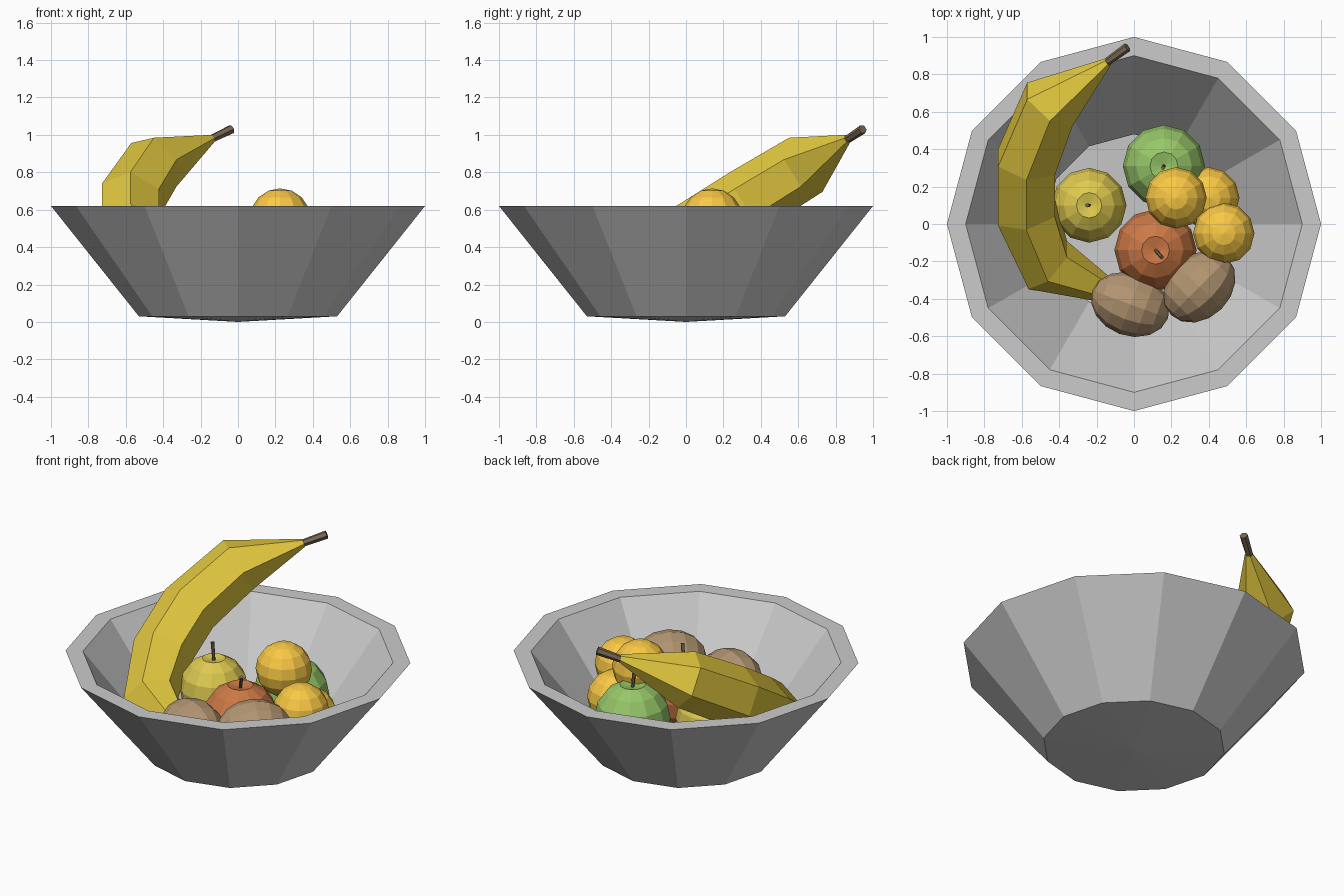
import bpy, bmesh
from math import sin, cos, pi, radians
from mathutils import Vector, Matrix

if "Cube" in bpy.data.objects:
    bpy.data.objects.remove(bpy.data.objects["Cube"])


def material(name, rgb):
    m = bpy.data.materials.new(name)
    m.diffuse_color = (*rgb, 1)
    m.use_nodes = True
    m.node_tree.nodes["Principled BSDF"].inputs["Base Color"].default_value = m.diffuse_color
    return m


BANANA = material("banana_yellow", (0.76, 0.58, 0.05))
ORANGE = material("orange_peel", (0.95, 0.58, 0.06))
KIWI = material("kiwi_brown", (0.45, 0.30, 0.17))
STEM = material("stem_brown", (0.20, 0.14, 0.09))
RED = material("apple_red", (0.60, 0.19, 0.06))
GREEN = material("apple_green", (0.31, 0.57, 0.14))
YELLOW = material("apple_yellow", (0.73, 0.59, 0.08))


def finish(name, bm, mat=None):
    me = bpy.data.meshes.new(name)
    bm.to_mesh(me)
    bm.free()
    ob = bpy.data.objects.new(name, me)
    bpy.context.collection.objects.link(ob)
    if mat:
        me.materials.append(mat)
    return ob


def skin(bm, rings):
    """Join successive vertex rings; a one-vertex ring is a pole."""
    for a, b in zip(rings, rings[1:]):
        n = max(len(a), len(b))
        for i in range(n):
            j = (i + 1) % n
            if len(a) == 1:
                bm.faces.new((a[0], b[j], b[i]))
            elif len(b) == 1:
                bm.faces.new((a[i], a[j], b[0]))
            else:
                bm.faces.new((a[i], a[j], b[j], b[i]))


def lathe(name, profile, mat=None, loc=(0, 0, 0), n=12):
    """Revolve (radius, z) points listed from bottom outwards and up."""
    bm = bmesh.new()
    rings = []
    for r, z in profile:
        if r == 0:
            rings.append([bm.verts.new((0, 0, z))])
        else:
            rings.append([bm.verts.new((r * cos(2 * pi * i / n), r * sin(2 * pi * i / n), z))
                          for i in range(n)])
    skin(bm, rings)
    ob = finish(name, bm, mat)
    ob.location = loc
    return ob


def tube(name, path, radii, normal, mat, n=6):
    """Skin a tapering tube along a path lying in the plane with this normal."""
    bm = bmesh.new()
    pts = [Vector(p) for p in path]
    nrm = Vector(normal).normalized()
    rings = []
    for k, (p, r) in enumerate(zip(pts, radii)):
        t = (pts[min(k + 1, len(pts) - 1)] - pts[max(k - 1, 0)]).normalized()
        u = nrm.cross(t).normalized()
        v = t.cross(u)
        rings.append([bm.verts.new(p + r * (v * cos(2 * pi * i / n) + u * sin(2 * pi * i / n)))
                      for i in range(n)])
    skin(bm, rings)
    bm.faces.new(rings[0])
    bm.faces.new(rings[-1])
    bmesh.ops.recalc_face_normals(bm, faces=bm.faces)
    return finish(name, bm, mat)


def ball(name, loc, size, mat, rot=None):
    bm = bmesh.new()
    bmesh.ops.create_uvsphere(bm, u_segments=12, v_segments=8, radius=1)
    m = Matrix.Diagonal((*size, 1))
    bm.transform((rot @ m) if rot else m)
    ob = finish(name, bm, mat)
    ob.location = loc
    return ob


# Bowl: twelve-sided shell with a flat rim
lathe("bowl", [(0, 0), (0.53, 0.03), (1, 0.62), (0.9, 0.62), (0.48, 0.09)])

# Apples: dimpled top, slightly narrowed base, short stem
APPLE = [(0, -0.93), (0.35, -0.97), (0.70, -0.74), (0.93, -0.36), (1, 0.05),
         (0.92, 0.44), (0.68, 0.78), (0.34, 0.98), (0, 0.90)]
apples = [
    ("green_apple", (0.16, 0.31, 0.305), 0.22, GREEN, (0.155, 0.30, 0.60)),
    ("red_apple", (0.115, -0.14, 0.31), 0.22, RED, (0.15, -0.18, 0.60)),
    ("yellow_apple", (-0.24, 0.10, 0.315), 0.20, YELLOW, (-0.25, 0.10, 0.61)),
]
for name, c, r, mat, tip in apples:
    lathe(name, [(a * r, b * r) for a, b in APPLE], mat, c)
    tube(name + "_stem", [(c[0], c[1], c[2] + 0.88 * r), tip], [0.009, 0.011], (1, 0.9, 0), STEM)

# Oranges
for i, c in enumerate([(0.225, 0.14, 0.55), (0.48, -0.05, 0.428), (0.40, 0.14, 0.31)]):
    ball(f"orange_{i + 1}", c, (0.164,) * 3, ORANGE)

# Kiwis: ellipsoids with the long axis lying down
for i, (c, ang) in enumerate([((-0.02, -0.43, 0.33), -20), ((0.35, -0.335, 0.39), 45)]):
    rot = Matrix.Rotation(radians(ang), 4, 'Z') @ Matrix.Rotation(pi / 2, 4, 'Y')
    ball(f"kiwi_{i + 1}", c, (0.168, 0.168, 0.215), KIWI, rot)

# Banana: six-sided bent tube leaning up the bowl wall, with its stem
PLANE = (0, -0.53, 0.85)
tube("banana",
     [(-0.05, -0.40, 0.20), (-0.46, -0.22, 0.32), (-0.575, 0.06, 0.48),
      (-0.575, 0.33, 0.65), (-0.45, 0.64, 0.84), (-0.14, 0.865, 0.98)],
     [0.04, 0.165, 0.178, 0.178, 0.17, 0.024], PLANE, BANANA)
tube("banana_stem", [(-0.16, 0.855, 0.97), (-0.035, 0.945, 1.03)], [0.021, 0.025], PLANE, STEM)
